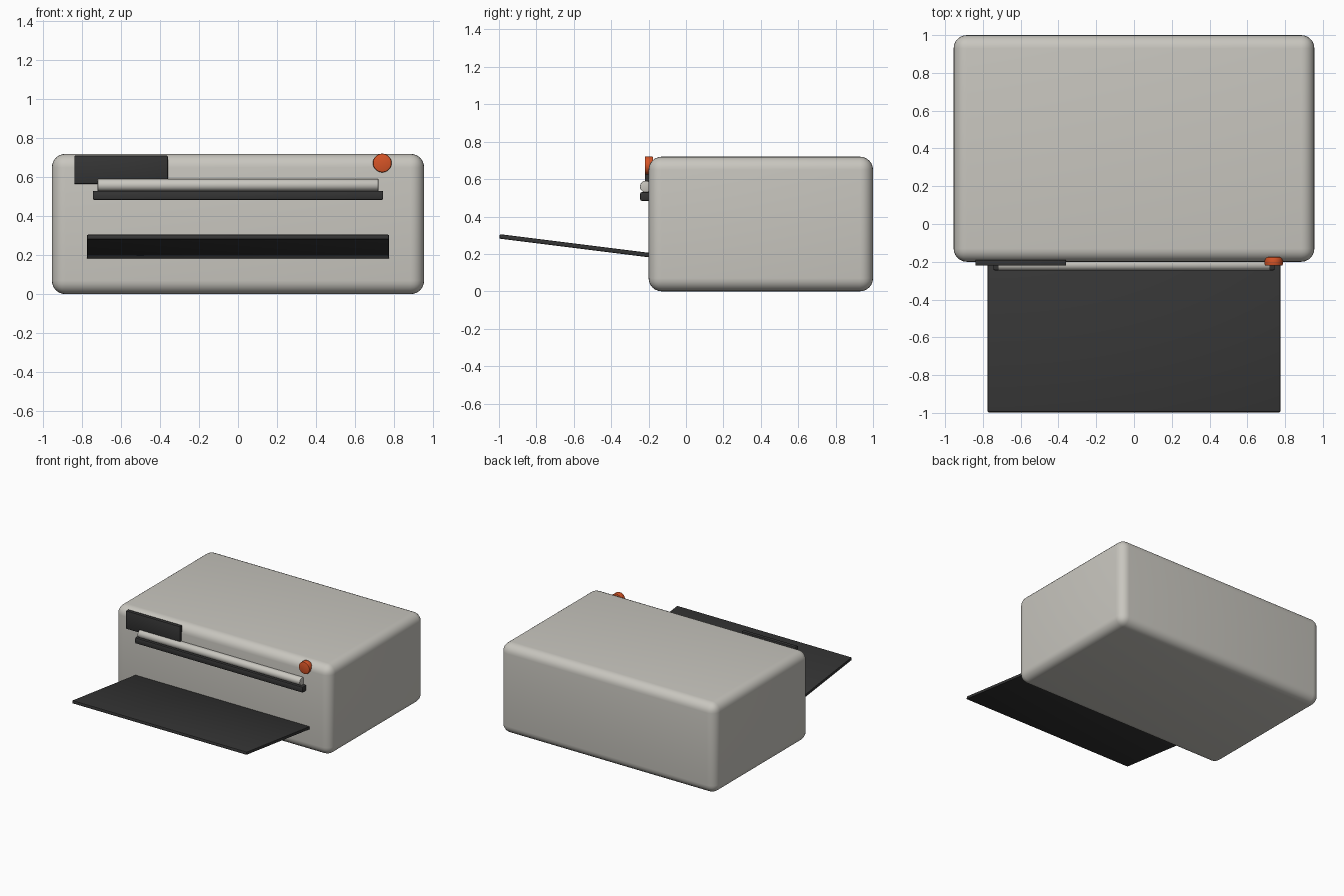
import bpy, math

cube = bpy.data.objects.get("Cube")
if cube:
    bpy.data.objects.remove(cube, do_unlink=True)


def material(name, color):
    mat = bpy.data.materials.new(name)
    mat.use_nodes = True
    mat.diffuse_color = (*color, 1)
    mat.node_tree.nodes["Principled BSDF"].inputs["Base Color"].default_value = (*color, 1)
    return mat


shell_grey = material("warm_grey", (0.58, 0.565, 0.52))
charcoal = material("charcoal", (0.035, 0.035, 0.035))
orange = material("orange", (0.68, 0.09, 0.02))


def finish(name, mat, bevel, segments):
    obj = bpy.context.object
    obj.name = name
    obj.data.materials.append(mat)
    bpy.ops.object.transform_apply(location=False, rotation=False, scale=True)
    mod = obj.modifiers.new("Rounded edges", 'BEVEL')
    mod.width = bevel
    mod.segments = segments
    mod.limit_method = 'ANGLE'
    mod.angle_limit = math.radians(40)
    bpy.ops.object.modifier_apply(modifier=mod.name)
    bpy.ops.object.shade_smooth_by_angle(angle=math.radians(40))
    return obj


def box(name, center, size, mat, bevel, segments=2, tilt=0):
    bpy.ops.mesh.primitive_cube_add(size=1, location=center, rotation=(tilt, 0, 0))
    bpy.context.object.scale = size
    return finish(name, mat, bevel, segments)


def cylinder(name, center, radius, depth, rotation, mat, bevel):
    bpy.ops.mesh.primitive_cylinder_add(vertices=40, radius=radius, depth=depth,
                                        location=center, rotation=rotation)
    return finish(name, mat, bevel, 2)


# Rounded main housing
box("housing", (0, 0.4, 0.36), (1.91, 1.2, 0.72), shell_grey, 0.07, 6)

# Control panel on the upper front corner
box("control_panel", (-0.6, -0.205, 0.638), (0.48, 0.03, 0.145), charcoal, 0.004)

# Feed slot lip with the roller above it
box("slot_lip", (0, -0.215, 0.507), (1.49, 0.06, 0.047), charcoal, 0.008)
cylinder("feed_roller", (0, -0.215, 0.56), 0.031, 1.44, (0, math.pi / 2, 0), shell_grey, 0.003)

# Power button
cylinder("power_button", (0.74, -0.198, 0.673), 0.048, 0.045, (math.pi / 2, 0, 0), orange, 0.006)

# Output tray, rising towards its front edge
tilt = -math.atan2(0.1, 0.8)
box("output_tray", (0, -0.59, 0.243), (1.55, 0.82, 0.024), charcoal, 0.006, 2, tilt)
